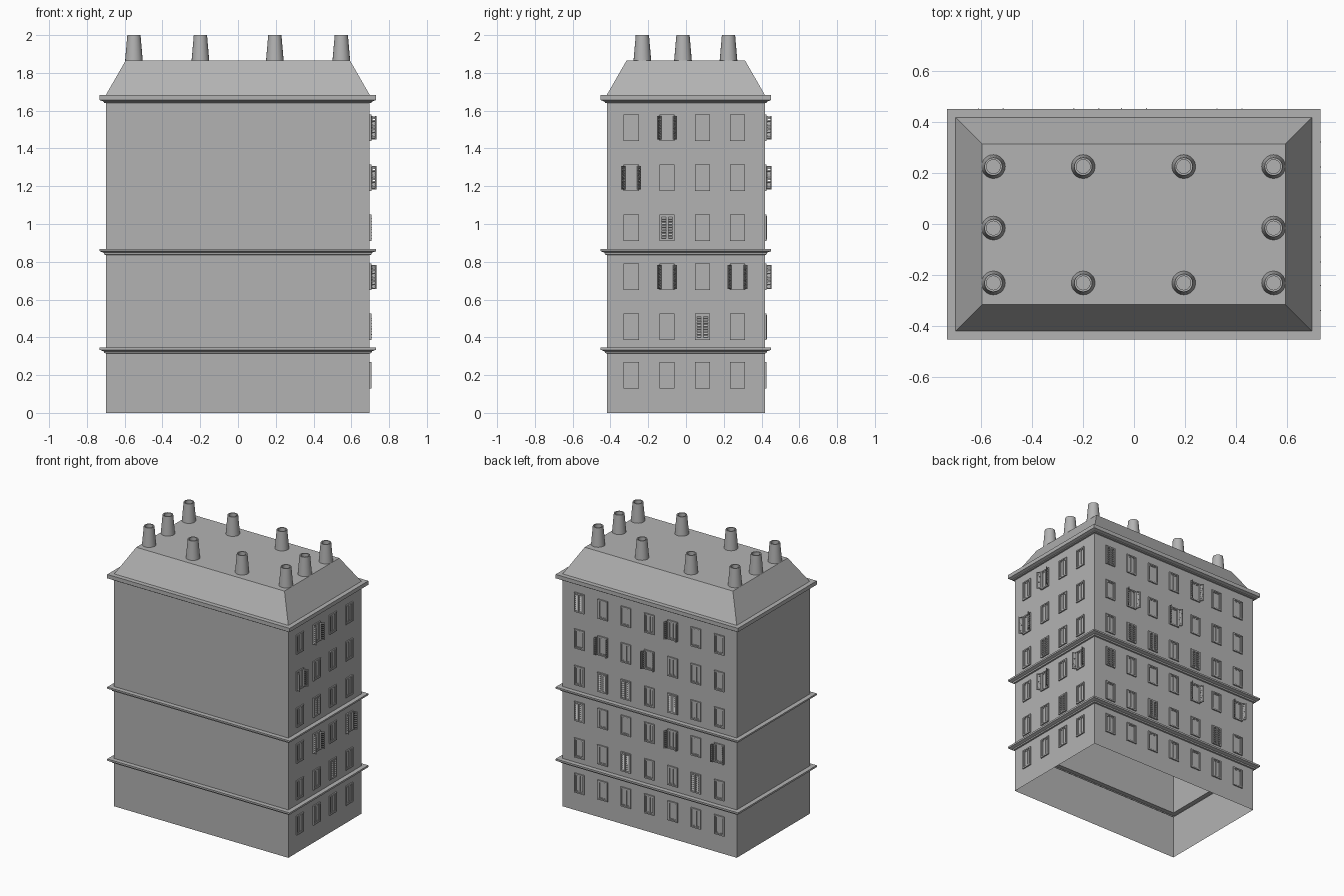
import bpy, bmesh, math
from mathutils import Matrix

if "Cube" in bpy.data.objects:
    bpy.data.objects.remove(bpy.data.objects["Cube"])

CX, CY = -0.001, -0.001      # centre of the walls
HX, HY = 0.698, 0.418        # half sizes of the walls

grey = bpy.data.materials.new("dark_grey")
grey.diffuse_color = (0.45, 0.45, 0.45, 1)
grey.use_nodes = True
grey.node_tree.nodes["Principled BSDF"].inputs["Base Color"].default_value = grey.diffuse_color


def finish(bm, name, smooth=False):
    me = bpy.data.meshes.new(name)
    bm.to_mesh(me)
    bm.free()
    me.materials.append(grey)
    ob = bpy.data.objects.new(name, me)
    bpy.context.collection.objects.link(ob)
    if smooth:
        bpy.ops.object.select_all(action='DESELECT')
        ob.select_set(True)
        bpy.context.view_layer.objects.active = ob
        bpy.ops.object.shade_smooth_by_angle(angle=math.radians(35))
    return ob


def box(bm, m, center, size, tilt=0.0):
    mat = (m @ Matrix.Translation(center) @ Matrix.Rotation(tilt, 4, 'X')
           @ Matrix.Diagonal((*size, 1)))
    bmesh.ops.create_cube(bm, size=1, matrix=mat)


# Shell: rectangular rings following a wall profile (outset, height), open below
def band(z0, z1, slab):
    # slab with a stepped underside
    return [(0, z0), (0.010, z0 + 0.002), (0.012, slab - 0.008),
            (0.033, slab), (0.033, z1), (0, z1)]


profile = ([(0, 0)] + band(0.315, 0.347, 0.334) + band(0.836, 0.868, 0.856)
           + band(1.640, 1.684, 1.656) + [(-0.104, 1.865)])
bm = bmesh.new()
prev = None
for o, z in profile:
    ring = [bm.verts.new((CX + sx * (HX + o), CY + sy * (HY + o), z))
            for sx, sy in ((-1, -1), (1, -1), (1, 1), (-1, 1))]
    if prev:
        for i in range(4):
            j = (i + 1) % 4
            bm.faces.new((prev[i], prev[j], ring[j], ring[i]))
    prev = ring
bm.faces.new(prev)
finish(bm, "walls_and_roof")

# Chimneys: tapered, hollow at the top
SEG = 20
spots = [(x, y) for x in (-0.551, -0.199, 0.195, 0.547) for y in (-0.231, 0.225)]
spots += [(-0.551, -0.016), (0.547, -0.016)]
for n, (x, y) in enumerate(spots):
    bm = bmesh.new()
    prev = None
    for r, z in ((0.047, 1.862), (0.035, 2.0), (0.027, 2.0), (0.027, 1.9)):
        ring = [bm.verts.new((x + r * math.cos(a), y + r * math.sin(a), z))
                for a in (2 * math.pi * i / SEG for i in range(SEG))]
        if prev:
            for i in range(SEG):
                j = (i + 1) % SEG
                bm.faces.new((prev[i], prev[j], ring[j], ring[i]))
        prev = ring
    bm.faces.new(prev)
    finish(bm, f"chimney_{n + 1}", smooth=True)

# Window pieces, in wall space: x along the wall, y outward, z up
W, H = 0.080, 0.14           # window frame
PW, PH = 0.032, 0.126        # one shutter leaf


def ring_frame(bm, m, w, h, b, d):
    for s in (-1, 1):
        box(bm, m, (s * (w - b) / 2, d / 2 - 0.002, 0), (b, d, h))
        box(bm, m, (0, d / 2 - 0.002, s * (h - b) / 2), (w - 2 * b, d, b))


def window(bm, m, double):
    ring_frame(bm, m, W, H, 0.009, 0.011)                        # surround
    ring_frame(bm, m, W - 0.018, H - 0.018, 0.006, 0.006)        # casement
    if double:
        box(bm, m, (0, 0.001, 0), (0.011, 0.006, H - 0.03))


def leaf(bm, m):
    # louvred leaf hinged at x = 0, extending along +x
    b, t = 0.005, 0.006
    for x in (b / 2, PW - b / 2):
        box(bm, m, (x, 0, 0), (b, t, PH))
    for s in (-1, 1):
        box(bm, m, (PW / 2, 0, s * (PH - b) / 2), (PW - 2 * b, t, b))
    for i in range(8):
        z = (i - 3.5) * (PH - 2 * b) / 8
        box(bm, m, (PW / 2, 0, z), (PW - 2 * b, 0.0025, 0.012), math.radians(35))


def shutters(bm, m, is_open):
    swing = Matrix.Rotation(math.radians(122 if is_open else 0), 4, 'Z')
    place = Matrix.Translation((-0.0335, 0.008, 0)) @ swing
    tmp = bmesh.new()
    leaf(tmp, place)
    # mirror the left leaf to get the right one
    copy = bmesh.ops.duplicate(tmp, geom=tmp.verts[:] + tmp.edges[:] + tmp.faces[:])["geom"]
    for v in copy:
        if isinstance(v, bmesh.types.BMVert):
            v.co.x = -v.co.x
    bmesh.ops.reverse_faces(tmp, faces=[f for f in copy if isinstance(f, bmesh.types.BMFace)])
    tmp.transform(m)
    me = bpy.data.meshes.new("leaf_pair")
    tmp.to_mesh(me)
    tmp.free()
    bm.from_mesh(me)
    bpy.data.meshes.remove(me)


rows = [0.20, 0.455, 0.72, 0.98, 1.245, 1.51]
# Each wall: rotation, origin, column offsets, rows of states from the ground up
# (. = window, c = shutters closed, o = shutters open)
back_cols = [0.187 * k for k in (3, 2, 1, 0, -1, -2, -3)]
side_cols = [0.29, 0.10, -0.087, -0.273]
walls = [
    ("back", 0, (0, CY + HY, 0), back_cols,
     [".......", "..c..c.", "c...o.o", ".cc.c..", ".o.o...", "c...o.."]),
    ("right", -math.pi / 2, (CX + HX, 0, 0), side_cols,
     ["....", "..c.", ".o.o", ".c..", "o...", ".o.."]),
]
for name, rot, org, cols, states in walls:
    frames, closed, opened = bmesh.new(), bmesh.new(), bmesh.new()
    base = Matrix.Translation(org) @ Matrix.Rotation(rot, 4, 'Z')
    for r, line in enumerate(states):
        for c, state in enumerate(line):
            m = base @ Matrix.Translation((cols[c], 0, rows[r]))
            window(frames, m, name == "right" or (r + c) % 3 != 1)
            if state == "c":
                shutters(closed, m, False)
            elif state == "o":
                shutters(opened, m, True)
    finish(frames, name + "_window_frames")
    finish(closed, name + "_closed_shutters")
    finish(opened, name + "_open_shutters")
